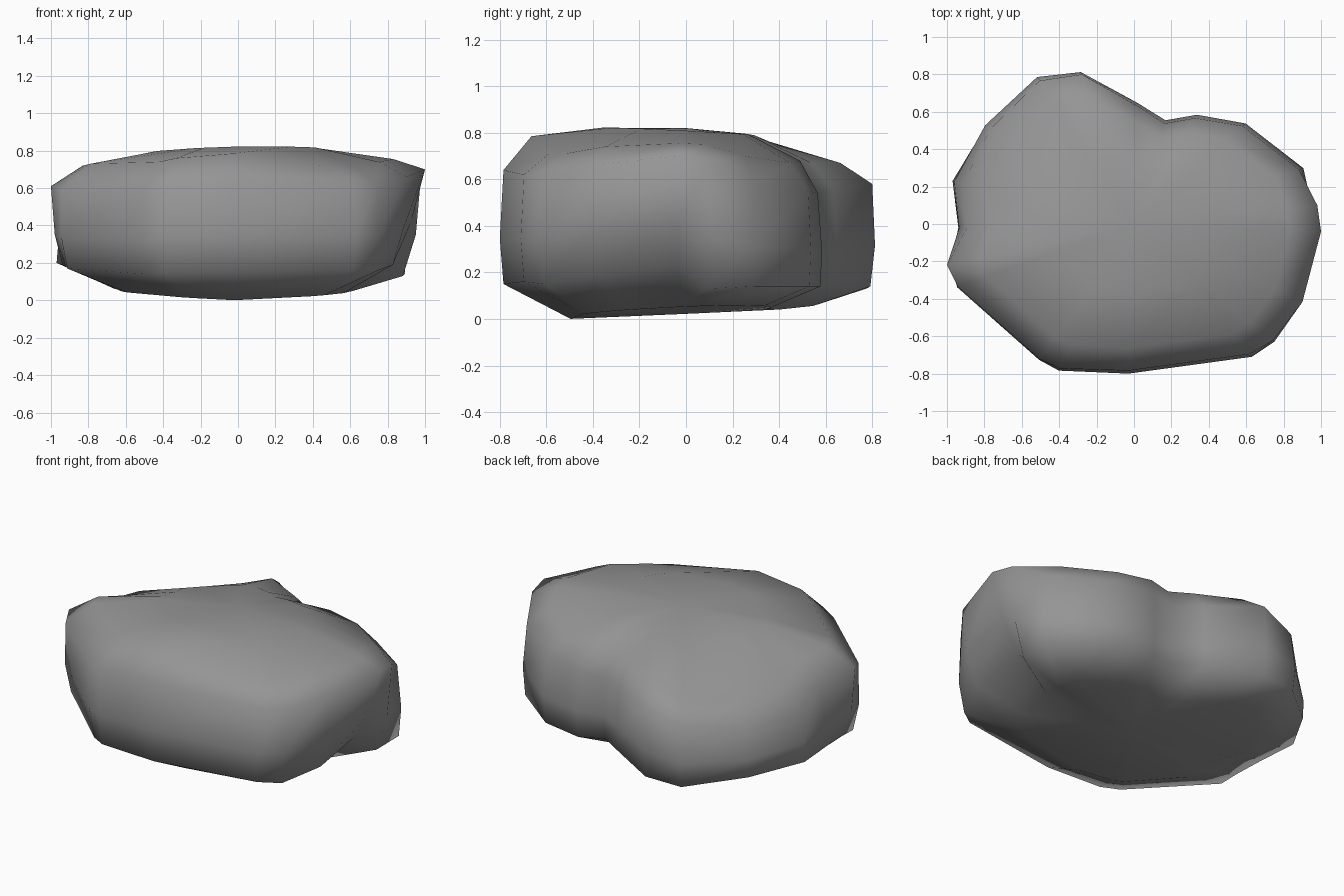
import bpy
import bmesh

default_cube = bpy.data.objects.get("Cube")
if default_cube:
    bpy.data.objects.remove(default_cube, do_unlink=True)

# Outline columns, counterclockwise:
# (x, y), (low scale, low height), (high scale, high height), rim height
columns = [
    ((1, -.04), (.81, .23), (1, .7), .755),
    ((.98, .1), (.9, .13), (1, .68), .75),
    ((.91, .3), (.98, .14), (.97, .58), .7),
    ((.6, .54), (.98, .14), (.97, .55), .67),
    ((.34, .59), (.98, .14), (.96, .54), .68),
    ((.17, .56), (.98, .16), (.96, .53), .67),
    ((.02, .65), (.98, .16), (.97, .55), .67),
    ((-.28, .8), (.99, .14), (1, .58), .67),
    ((-.52, .79), (.98, .13), (.97, .5), .59),
    ((-.8, .53), (.99, .17), (.96, .45), .56),
    ((-.97, .23), (1, .2), (.94, .48), .62),
    ((-.93, -.02), (1.01, .19), (.96, .57), .68),
    ((-1, -.22), (.92, .18), (1, .61), .72),
    ((-.95, -.34), (.96, .17), (.99, .59), .73),
    ((-.51, -.73), (.96, .14), (.99, .6), .74),
    ((-.4, -.78), (.98, .15), (.99, .62), .76),
    ((-.03, -.8), (.98, .15), (.98, .64), .785),
    ((.63, -.71), (.98, .16), (.98, .62), .71),
    ((.75, -.63), (.97, .15), (.99, .62), .71),
    ((.91, -.42), (.91, .19), (.99, .66), .74),
]


def crown_height(x, y):
    """Gently domed top, sinking toward the back right shoulder."""
    dome = .82 - .1 * x * x + .02 * x - .06 * y - .15 * y * y
    return dome - .3 * max(0, -x) * max(0, y)


def base_height(x, y):
    """Shallow keeled underside, lowest at the front."""
    return .022 + .045 * y + .05 * abs(x)


def base_point(column):
    """Underside edge, wider under the back right shoulder."""
    x, y = column[0]
    scale = .62 + .28 * max(0, -x) * max(0, y)
    return scale, base_height(x * scale, y * scale)


def low_point(column):
    return column[1]


def belly_point(column):
    """Slight bulge between the low and high points."""
    (low, low_z), (high, high_z) = column[1:3]
    return (low + high) / 2 + .02, low_z + .4 * (high_z - low_z)


def high_point(column):
    return column[2]


def rim_point(column):
    return .83, column[3]


def crown_point(column):
    x, y = column[0]
    scale = .45
    return scale, crown_height(x * scale, y * scale)


def make_ring(mesh, point_rule):
    """Scale the outline column by column and set its height."""
    ring = []
    for column in columns:
        x, y = column[0]
        scale, height = point_rule(column)
        ring.append(mesh.verts.new((x * scale, y * scale, height)))
    return ring


def bridge(mesh, lower, upper):
    """Join two rings with a band of quads."""
    count = len(lower)
    for i in range(count):
        j = (i + 1) % count
        mesh.faces.new((lower[i], lower[j], upper[j], upper[i]))


def cap(mesh, ring, height_rule):
    """Close a ring with a fan around the middle."""
    centre = mesh.verts.new((0, 0, height_rule(0, 0)))
    count = len(ring)
    for i in range(count):
        mesh.faces.new((ring[i], ring[(i + 1) % count], centre))


# Boulder body: underside, flanks and domed top
bm = bmesh.new()
levels = (base_point, low_point, belly_point, high_point, rim_point, crown_point)
rings = [make_ring(bm, level) for level in levels]
for lower_ring, upper_ring in zip(rings, rings[1:]):
    bridge(bm, lower_ring, upper_ring)
cap(bm, rings[0], base_height)
cap(bm, rings[-1], crown_height)
bmesh.ops.recalc_face_normals(bm, faces=bm.faces[:])
for face in bm.faces:
    face.smooth = True

boulder_mesh = bpy.data.meshes.new("boulder")
bm.to_mesh(boulder_mesh)
bm.free()
boulder = bpy.data.objects.new("boulder", boulder_mesh)
bpy.context.collection.objects.link(boulder)

# Plain stone grey
stone = bpy.data.materials.new("stone grey")
stone.use_nodes = True
grey = (.3, .3, .3, 1)
stone.diffuse_color = grey
for node in stone.node_tree.nodes:
    if node.type == "BSDF_PRINCIPLED":
        node.inputs["Base Color"].default_value = grey
        node.inputs["Roughness"].default_value = .9
boulder_mesh.materials.append(stone)
